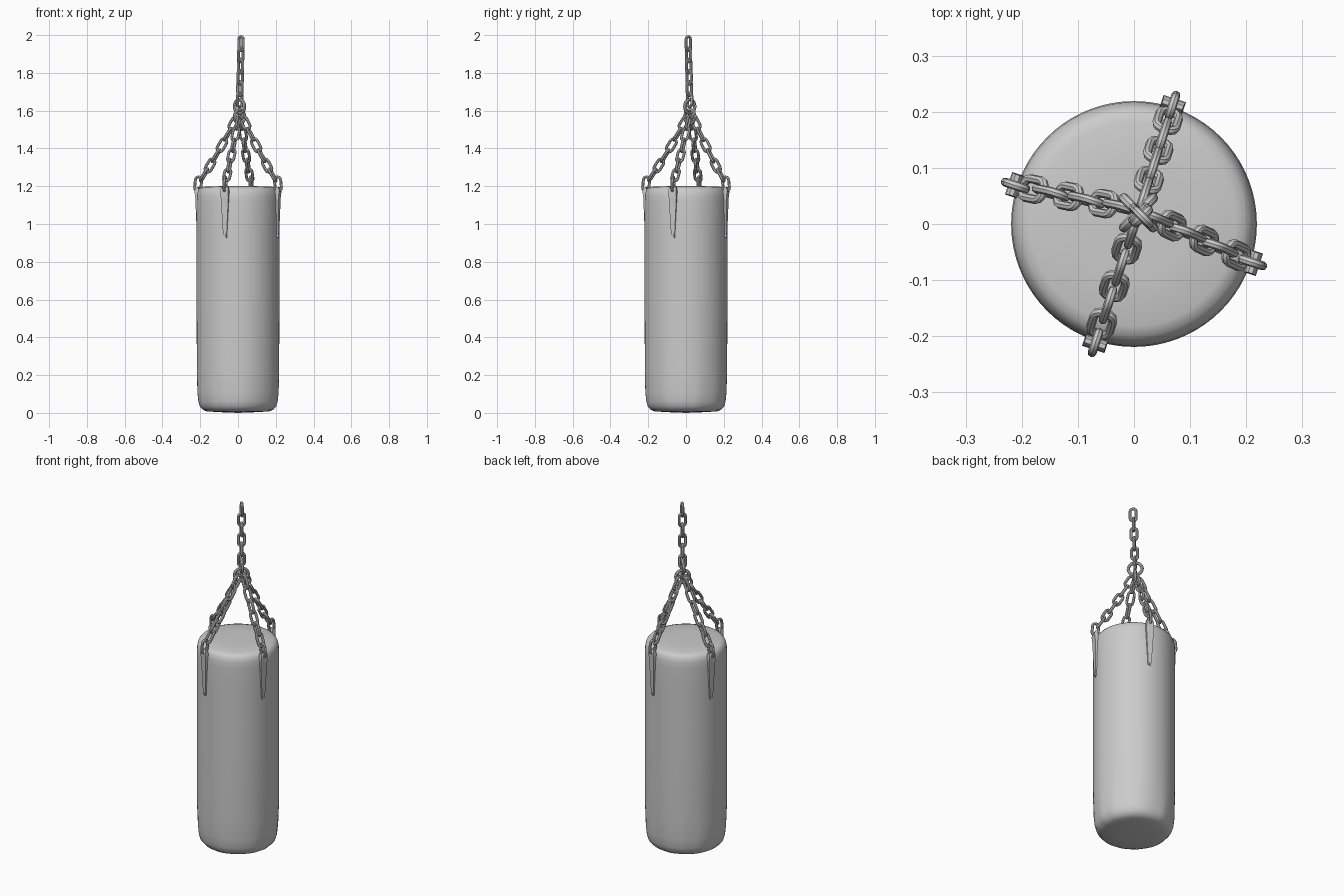
import bpy, bmesh, math
from mathutils import Vector

if "Cube" in bpy.data.objects:
    bpy.data.objects.remove(bpy.data.objects["Cube"])

Z = Vector((0, 0, 1))


def finish(bm, name, angle=40):
    bmesh.ops.recalc_face_normals(bm, faces=bm.faces)
    me = bpy.data.meshes.new(name)
    bm.to_mesh(me)
    bm.free()
    ob = bpy.data.objects.new(name, me)
    bpy.context.collection.objects.link(ob)
    bpy.ops.object.select_all(action='DESELECT')
    ob.select_set(True)
    bpy.context.view_layer.objects.active = ob
    bpy.ops.object.shade_smooth_by_angle(angle=math.radians(angle))
    return ob


def skin(bm, rings):
    # Bridge a list of closed vertex rings
    for a, b in zip(rings, rings[1:]):
        n = len(a)
        for i in range(n):
            bm.faces.new((a[i], a[(i + 1) % n], b[(i + 1) % n], b[i]))


def add_link(bm, c, along, across, half_len, half_wid, wire, seg=6, sides=8):
    # Closed stadium of round wire; a circle when half_len == half_wid
    d = along.normalized()
    w = (across - d * across.dot(d)).normalized()
    n = d.cross(w)
    s = half_len - half_wid
    rings = []
    for end in (1, -1):
        for k in range(seg + (0 if s < 1e-6 else 1)):
            a = math.pi * k / seg + (0 if end > 0 else math.pi)
            out = w * math.cos(a) + d * math.sin(a)
            p = c + d * s * end + out * half_wid
            rings.append([bm.verts.new(p + wire * (out * math.cos(t) + n * math.sin(t)))
                          for t in (math.tau * j / sides for j in range(sides))])
    skin(bm, rings + rings[:1])


# Bag body: lathed profile with soft shoulders and faint creases at the bottom
profile = [(0.1, 0.004), (0.165, 0.008), (0.187, 0.016), (0.203, 0.034), (0.211, 0.06), (0.216, 0.11),
           (0.218, 0.22), (0.219, 0.6), (0.219, 1.0), (0.219, 1.12), (0.217, 1.155), (0.211, 1.178),
           (0.2, 1.191), (0.182, 1.197), (0.1, 1.2)]
bm = bmesh.new()
N = 72
rings = []
for r, z in profile:
    crease = 0.0025 if 0.01 < z < 0.12 else 0
    ring = []
    for i in range(N):
        a = math.tau * i / N
        q = r - crease * (0.5 + 0.5 * math.sin(11 * a + 2 * math.sin(3 * a)))
        ring.append(bm.verts.new((q * math.cos(a), q * math.sin(a), z)))
    rings.append(ring)
skin(bm, rings)
for ring, z in ((rings[0], 0), (rings[-1], 1.201)):
    mid = bm.verts.new((0, 0, z))
    for i in range(N):
        bm.faces.new((ring[i], ring[(i + 1) % N], mid))
finish(bm, "bag_body", 60)

# Hanging rings
hub = Vector((0.008, 0.02, 0))
for name, z, ax in (("upper_ring", 1.622, Vector((1, -1, 0))), ("lower_ring", 1.568, Vector((1, 1, 0)))):
    bm = bmesh.new()
    add_link(bm, hub + Z * z, Z, ax, 0.037, 0.037, 0.009, 10)
    finish(bm, name)

# Vertical top chain
bm = bmesh.new()
for i in range(6):
    c = hub + Vector((0.008 - 0.0014 * i, -0.008 + 0.0014 * i, 1.955 - 0.0595 * i))
    add_link(bm, c, Z, Vector((1, -1 if i % 2 == 0 else 1, 0)), 0.037, 0.0165, 0.008)
finish(bm, "top_chain")

# Four side chains with their straps
for k in range(4):
    a = math.radians(-18 + 90 * k)
    out = Vector((math.cos(a), math.sin(a), 0))
    side = Vector((-math.sin(a), math.cos(a), 0))
    low = out * 0.222 + Z * 1.212
    high = hub + out * 0.032 + Z * 1.535
    d = high - low
    bm = bmesh.new()
    for i in range(7):
        t = i / 6
        c = low + d * t - Z * 0.012 * math.sin(math.pi * t)
        along = Z + out * -0.1 if i == 0 else d
        across = out if i % 2 == 0 else side
        add_link(bm, c, along, across, 0.037, 0.0175, 0.008)
    finish(bm, f"side_chain_{k + 1}")

    # Tapered strap folded over the last link
    bm = bmesh.new()
    rows = []
    for z, w, r0, r1 in ((0.925, 0.009, 0.214, 0.224), (0.945, 0.010, 0.214, 0.226), (1.14, 0.021, 0.214, 0.231),
                         (1.17, 0.021, 0.213, 0.235), (1.19, 0.02, 0.215, 0.233), (1.197, 0.019, 0.22, 0.228)):
        rows.append([bm.verts.new(out * r + side * s * w + Z * z)
                     for r, s in ((r0, -1), (r1, -1), (r1, 1), (r0, 1))])
    skin(bm, rows)
    bm.faces.new(rows[0])
    bm.faces.new(rows[-1])
    finish(bm, f"strap_{k + 1}", 30)

    # Rivet at the strap tip
    bpy.ops.mesh.primitive_cylinder_add(vertices=12, radius=0.007, depth=0.014,
                                        location=out * 0.222 + Z * 0.937,
                                        rotation=(0, math.pi / 2, a))
    bpy.context.object.name = f"strap_rivet_{k + 1}"
